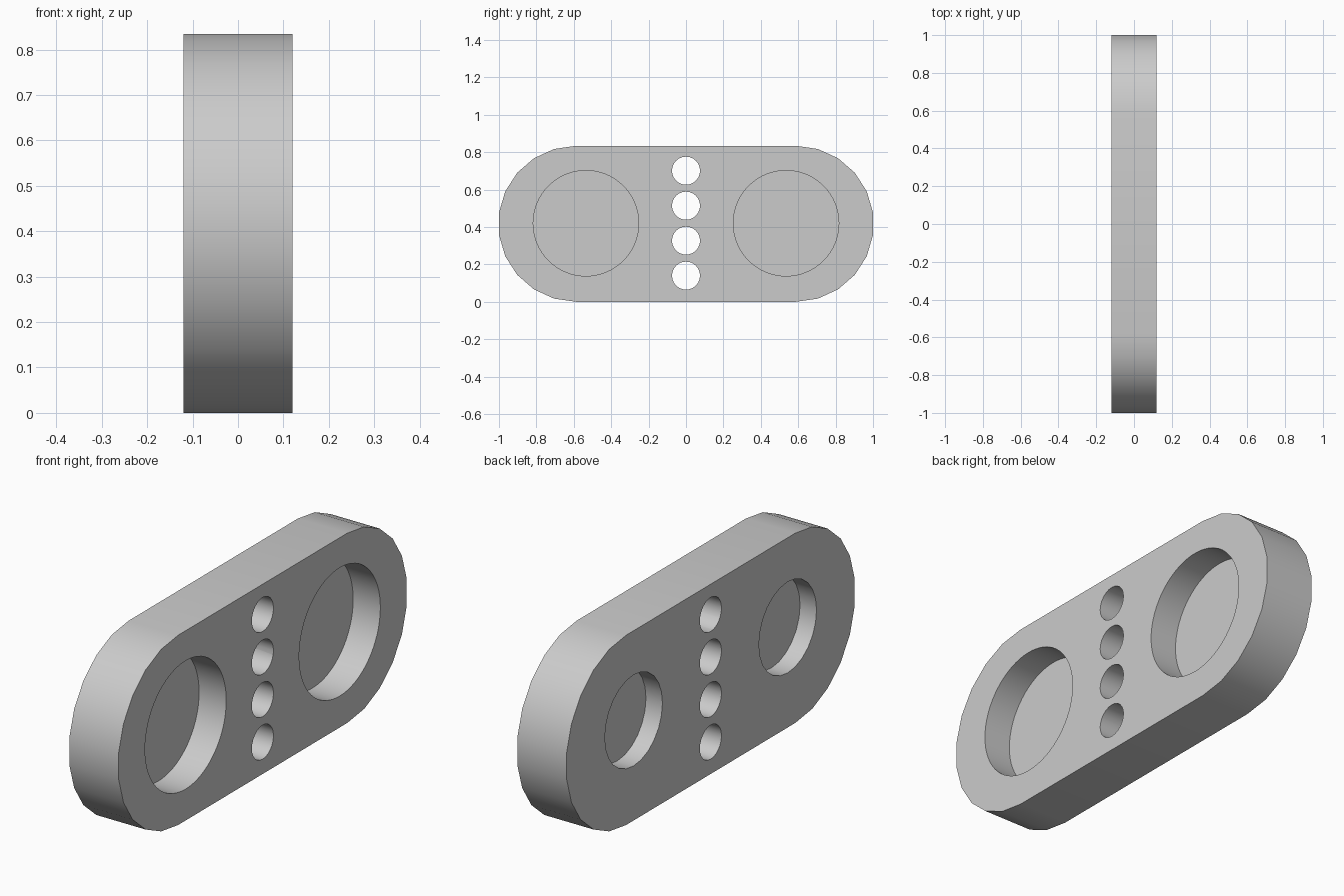
import bpy, bmesh
from math import pi, sin, cos, radians

cube = bpy.data.objects.get("Cube")
if cube:
    bpy.data.objects.remove(cube)

HALF_X, MID_Z = 0.12, 0.417

grey = bpy.data.materials.new("light_grey")
grey.use_nodes = True
grey.diffuse_color = (0.6, 0.6, 0.6, 1)
grey.node_tree.nodes["Principled BSDF"].inputs["Base Color"].default_value = (0.6, 0.6, 0.6, 1)


def prism(name, outline, x0, x1):
    """Extrude a (y, z) outline along x."""
    bm = bmesh.new()
    face = bm.faces.new([bm.verts.new((x0, y, z)) for y, z in outline])
    top = bmesh.ops.extrude_face_region(bm, geom=[face])["geom"]
    moved = [v for v in top if isinstance(v, bmesh.types.BMVert)]
    bmesh.ops.translate(bm, vec=(x1 - x0, 0, 0), verts=moved)
    bmesh.ops.recalc_face_normals(bm, faces=bm.faces)
    mesh = bpy.data.meshes.new(name)
    bm.to_mesh(mesh)
    bm.free()
    obj = bpy.data.objects.new(name, mesh)
    bpy.context.collection.objects.link(obj)
    mesh.materials.append(grey)
    return obj


def arc(y, z, r, start, sweep, steps):
    return [(y + r * cos(start + sweep * i / steps), z + r * sin(start + sweep * i / steps))
            for i in range(steps + 1)]


def circle(y, z, r, sides):
    return arc(y, z, r, 0, 2 * pi, sides)[:-1]


# Rounded plate
SEGMENTS = 11
end_y = 1 - MID_Z * cos(pi / SEGMENTS / 2)
plate = prism("plate", arc(end_y, MID_Z, MID_Z, -pi / 2, pi, SEGMENTS)
              + arc(-end_y, MID_Z, MID_Z, pi / 2, pi, SEGMENTS), -HALF_X, HALF_X)

# Wide pockets on one side, narrow pockets on the other
cutters = []
for y in (-0.535, 0.535):
    cutters.append(prism("wide_pocket", circle(y, 0.42, 0.282, 64), -0.012, 0.2))
    cutters.append(prism("narrow_pocket", circle(y, 0.44, 0.2, 24), -0.2, -0.04))

# Column of through holes
for i in range(4):
    cutters.append(prism("through_hole", circle(0, 0.14 + 0.187 * i, 0.075, 24), -0.2, 0.2))

for cutter in cutters:
    cutter.hide_render = True
    mod = plate.modifiers.new(cutter.name, 'BOOLEAN')
    mod.operation, mod.solver, mod.object = 'DIFFERENCE', 'EXACT', cutter

# Bake the cuts, then drop the cutters
deps = bpy.context.evaluated_depsgraph_get()
baked = bpy.data.meshes.new_from_object(plate.evaluated_get(deps))
plate.modifiers.clear()
plate.data = baked
for cutter in cutters:
    bpy.data.objects.remove(cutter)

bpy.ops.object.select_all(action='DESELECT')
plate.select_set(True)
bpy.context.view_layer.objects.active = plate
bpy.ops.object.shade_smooth_by_angle(angle=radians(30))
